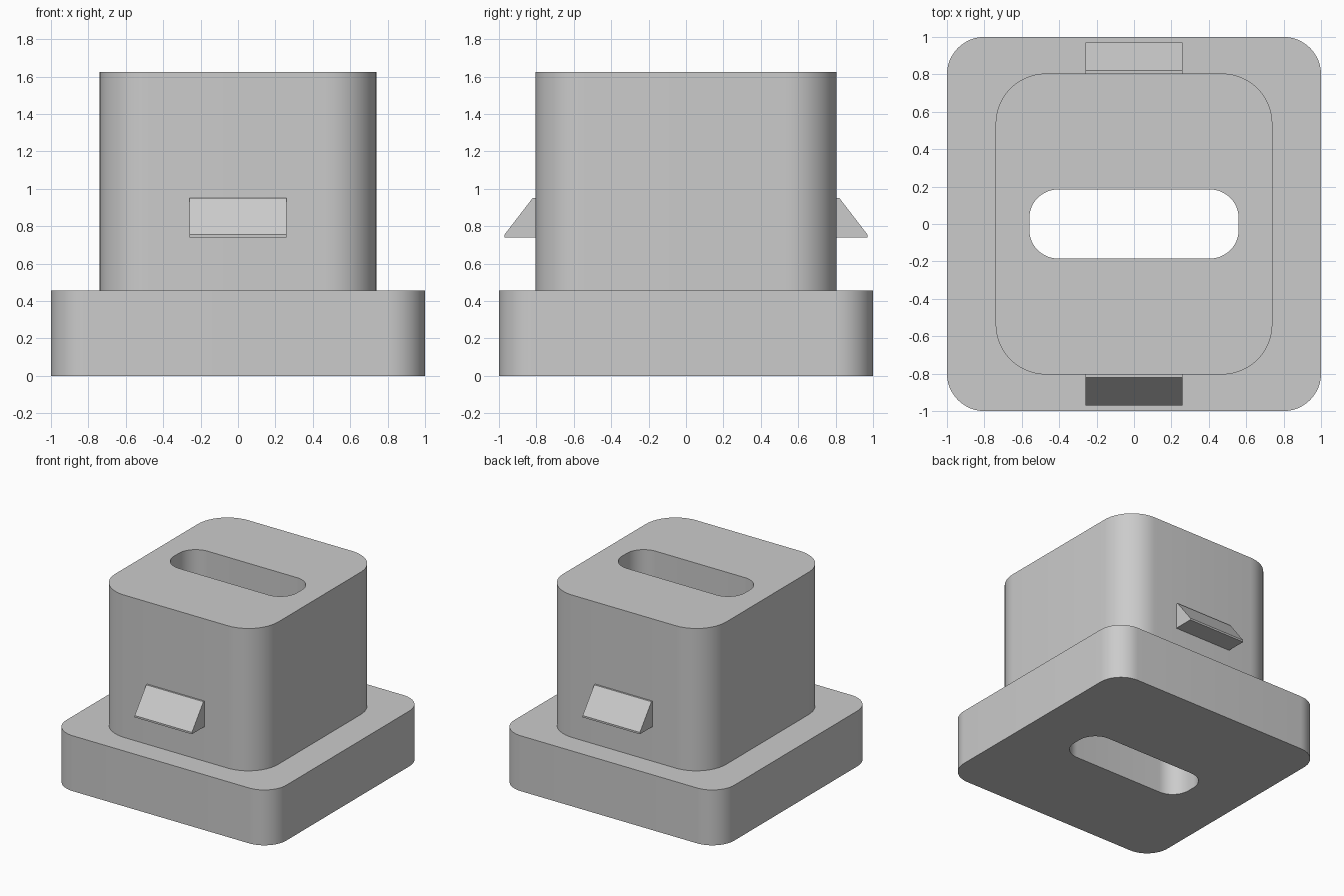
import bpy
import bmesh
from math import pi, cos, sin, radians

if "Cube" in bpy.data.objects:
    bpy.data.objects.remove(bpy.data.objects["Cube"])

grey = bpy.data.materials.new("plain_grey")
grey.use_nodes = True
colour = (0.6, 0.6, 0.6, 1)
grey.diffuse_color = colour
grey.node_tree.nodes["Principled BSDF"].inputs["Base Color"].default_value = colour

STEPS = 12  # segments per rounded corner


def rounded_ring(bm, half_x, half_y, radius, z):
    """Rounded rectangle of vertices, always the same count."""
    ring = []
    for corner, (sx, sy) in enumerate([(1, 1), (-1, 1), (-1, -1), (1, -1)]):
        for i in range(STEPS + 1):
            a = (corner + i / STEPS) * pi / 2
            ring.append(bm.verts.new((sx * (half_x - radius) + radius * cos(a),
                                      sy * (half_y - radius) + radius * sin(a), z)))
    return ring


def finish(bm, name, smooth):
    bmesh.ops.recalc_face_normals(bm, faces=bm.faces)
    mesh = bpy.data.meshes.new(name)
    bm.to_mesh(mesh)
    bm.free()
    mesh.materials.append(grey)
    obj = bpy.data.objects.new(name, mesh)
    bpy.context.collection.objects.link(obj)
    if smooth:
        bpy.ops.object.select_all(action='DESELECT')
        obj.select_set(True)
        bpy.context.view_layer.objects.active = obj
        bpy.ops.object.shade_smooth_by_angle(angle=radians(30))
    return obj


# Stepped body: flange, block and through slot lofted as one closed shell
FLANGE_TOP, BLOCK_TOP = 0.455, 1.625
flange = (1.0, 1.0, 0.2)
block = (0.74, 0.805, 0.27)
slot = (0.56, 0.185, 0.155)
sections = [(slot, 0), (flange, 0), (flange, FLANGE_TOP),
            (block, FLANGE_TOP), (block, BLOCK_TOP), (slot, BLOCK_TOP)]
bm = bmesh.new()
rings = [rounded_ring(bm, *shape, z) for shape, z in sections]
for lower, upper in zip(rings, rings[1:] + rings[:1]):
    for i in range(len(lower)):
        j = (i + 1) % len(lower)
        bm.faces.new((lower[i], lower[j], upper[j], upper[i]))
finish(bm, "stepped_body", True)

# Snap clips: wedge profile in (y, z) extruded along x, front and back
wedge = [(0.79, 0.74), (0.97, 0.74), (0.97, 0.755), (0.82, 0.95), (0.79, 0.95)]
for name, side in (("front_clip", -1), ("back_clip", 1)):
    bm = bmesh.new()
    profile = bm.faces.new([bm.verts.new((-0.26, side * y, z)) for y, z in wedge])
    grown = bmesh.ops.extrude_face_region(bm, geom=[profile])["geom"]
    verts = [v for v in grown if isinstance(v, bmesh.types.BMVert)]
    bmesh.ops.translate(bm, verts=verts, vec=(0.52, 0, 0))
    finish(bm, name, False)
